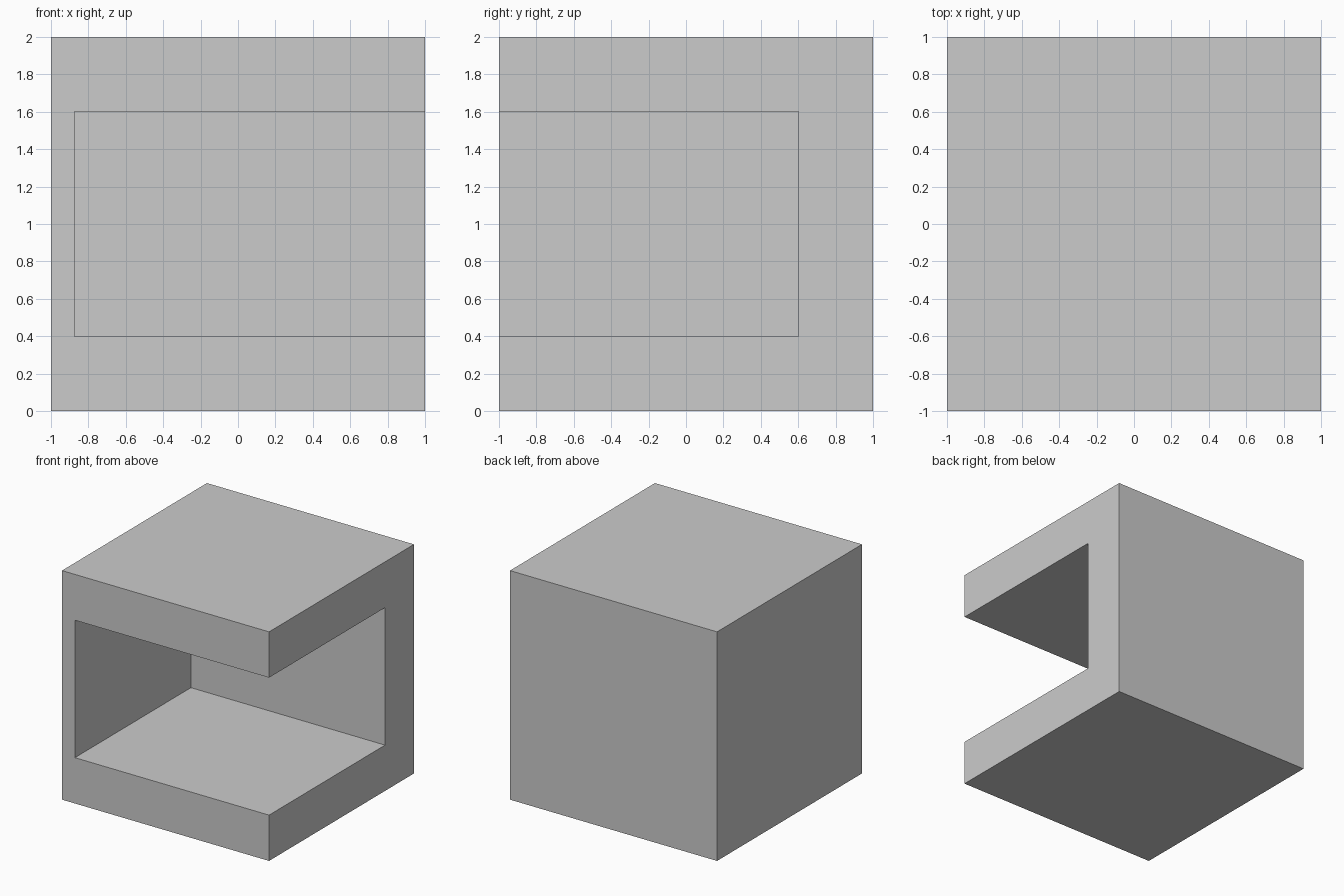
import bpy

if "Cube" in bpy.data.objects:
    bpy.data.objects.remove(bpy.data.objects["Cube"])


def box(name, lo, hi):
    """Box spanning two opposite corners."""
    centre = [(a + b) / 2 for a, b in zip(lo, hi)]
    bpy.ops.mesh.primitive_cube_add(size=1, location=centre)
    ob = bpy.context.object
    ob.name = name
    ob.scale = [b - a for a, b in zip(lo, hi)]
    bpy.ops.object.transform_apply(location=True, rotation=False, scale=True)
    return ob


# Solid block
block = box("open_corner_block", (-1, -1, 0), (1, 1, 2))

# Recess, open to the front and the right (overshoots those faces)
recess = box("recess_cutter", (-0.875, -1.5, 0.4), (1.5, 0.6, 1.6))
recess.hide_render = True

# Carve the recess, then drop the cutter
cut = block.modifiers.new("recess", 'BOOLEAN')
cut.operation = 'DIFFERENCE'
cut.solver = 'EXACT'
cut.object = recess
bpy.context.view_layer.objects.active = block
bpy.ops.object.modifier_apply(modifier=cut.name)
bpy.data.objects.remove(recess, do_unlink=True)
